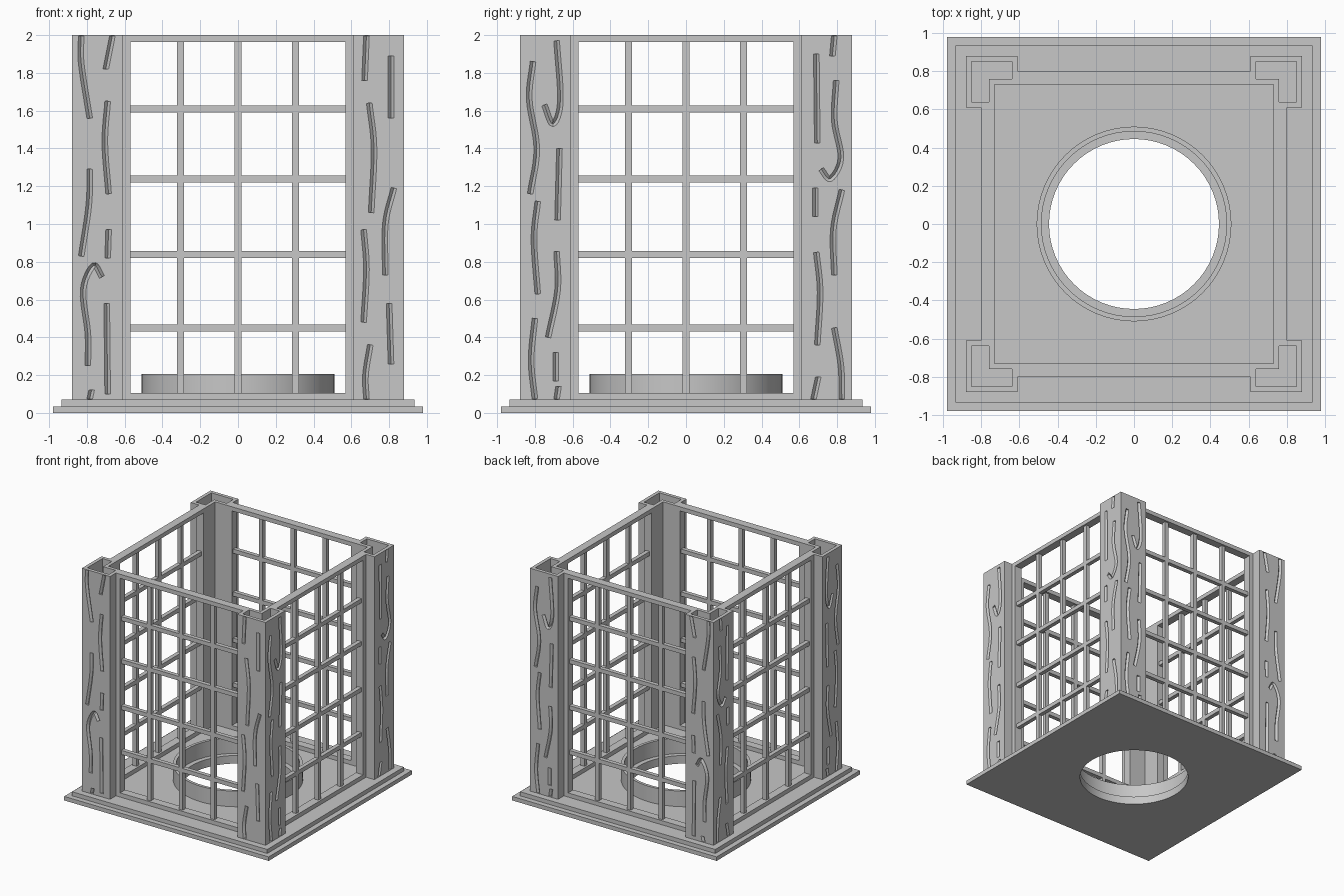
import bpy
import bmesh
import math
from mathutils import Matrix, Vector

default_cube = bpy.data.objects.get("Cube")
if default_cube:
    bpy.data.objects.remove(default_cube, do_unlink=True)

grey = bpy.data.materials.new("plain_grey")
grey.use_nodes = True
colour = (0.57, 0.57, 0.57, 1)
grey.diffuse_color = colour
grey.node_tree.nodes["Principled BSDF"].inputs["Base Color"].default_value = colour

HEIGHT = 2.0
FLOOR = 0.07
OUTER = 0.88      # outer face of the posts
POST_END = 0.61   # free ends of the L-shaped posts
INNER = 0.73      # inner face of posts and lattice
LATTICE = 0.80    # outer face of the lattice
OPENING = 0.57    # half width of each lattice opening
BAR = 0.036
WALL = 0.03       # thickness of the hollow posts


def finish(name, bm):
    bmesh.ops.recalc_face_normals(bm, faces=bm.faces)
    mesh = bpy.data.meshes.new(name)
    bm.to_mesh(mesh)
    bm.free()
    mesh.materials.append(grey)
    obj = bpy.data.objects.new(name, mesh)
    bpy.context.collection.objects.link(obj)
    return obj


def smooth(obj):
    bpy.ops.object.select_all(action="DESELECT")
    obj.select_set(True)
    bpy.context.view_layer.objects.active = obj
    bpy.ops.object.shade_smooth_by_angle(angle=math.radians(30))


def tube(outer, inner, low, high):
    """Upright hollow prism between two matching loops; also gives its outer walls."""
    bm = bmesh.new()
    rings = [[bm.verts.new((x, y, z)) for x, y in loop]
             for loop, z in ((outer, low), (outer, high), (inner, high), (inner, low))]
    count = len(outer)
    faces = []
    for a, b in zip(rings, rings[1:] + rings[:1]):
        for i in range(count):
            j = (i + 1) % count
            faces.append(bm.faces.new((a[i], a[j], b[j], b[i])))
    return bm, faces[:count]


def add_box(bm, x0, x1, y0, y1, z0, z1):
    size = Matrix.Diagonal((x1 - x0, y1 - y0, z1 - z0, 1))
    centre = Matrix.Translation(((x0 + x1) / 2, (y0 + y1) / 2, (z0 + z1) / 2))
    bmesh.ops.create_cube(bm, size=1, matrix=centre @ size)


def quarter_turn(k):
    return Matrix.Rotation(k * math.pi / 2, 4, "Z")


# Stepped base with a round opening, and the collar around it
SEGMENTS = 64
directions = [(math.cos(i * math.tau / SEGMENTS), math.sin(i * math.tau / SEGMENTS))
              for i in range(SEGMENTS)]


def circle(radius):
    return [(radius * c, radius * s) for c, s in directions]


def square(half):
    return [(half * c / max(abs(c), abs(s)), half * s / max(abs(c), abs(s)))
            for c, s in directions]


for name, outline, hole, low, high in (
        ("base_plate", square(0.98), circle(0.445), 0, FLOOR / 2),
        ("base_step", square(0.935), circle(0.445), FLOOR / 2, FLOOR),
        ("collar", circle(0.51), circle(0.485), FLOOR, 0.205)):
    smooth(finish(name, tube(outline, hole, low, high)[0]))

# Lattice panels: stiles, rails and slimmer crossing bars
MIDDLE = -(LATTICE + INNER) / 2
for k, side in enumerate(("front", "left", "back", "right")):
    bm = bmesh.new()
    for x0, x1 in ((-POST_END, -OPENING), (OPENING, POST_END)):
        add_box(bm, x0, x1, -LATTICE, -INNER, FLOOR, HEIGHT)
    for z in (FLOOR, HEIGHT - BAR):
        add_box(bm, -OPENING, OPENING, -LATTICE, -INNER, z, z + BAR)
    for z in (0.45, 0.838, 1.238, 1.609):
        add_box(bm, -OPENING, OPENING, MIDDLE - BAR / 2, MIDDLE + BAR / 2,
                z - BAR / 2, z + BAR / 2)
    for x in (-0.305, 0, 0.305):
        add_box(bm, x - BAR / 2, x + BAR / 2, MIDDLE - BAR / 2, MIDDLE + BAR / 2,
                FLOOR + BAR, HEIGHT - BAR)
    bm.transform(quarter_turn(k))
    finish(side + "_lattice", bm)

# Wood grain paths, as (across, height) points on a post face
TOP = HEIGHT - 0.004
LOW = FLOOR + 0.004
grain_a = [
    [(-.83, TOP), (-.83, 1.85), (-.785, 1.56)], [(-.665, TOP), (-.70, 1.82)],
    [(-.69, 1.65), (-.705, 1.43), (-.685, 1.16)],
    [(-.785, 1.29), (-.79, 1.1), (-.83, .83)], [(-.685, .97), (-.69, .82)],
    [(-.795, .25), (-.795, .42), (-.82, .65), (-.765, .78), (-.72, .72)],
    [(-.695, .58), (-.69, .1)], [(-.775, .12), (-.785, LOW)]]
grain_b = [
    [(.68, TOP), (.67, 1.76)], [(.81, 1.89), (.81, 1.56)],
    [(.695, 1.64), (.72, 1.4), (.705, 1.06)], [(.825, 1.19), (.78, 1), (.78, .73)],
    [(.665, .97), (.68, .76), (.665, .48)], [(.8, .58), (.81, .26)],
    [(.7, .36), (.675, .2), (.68, LOW)]]
grain_c = [
    [(-.81, 1.86), (-.83, 1.66), (-.79, 1.4), (-.825, 1.16)],
    [(-.685, 1.97), (-.665, 1.65), (-.705, 1.53), (-.75, 1.63)],
    [(-.67, 1.4), (-.68, 1.02)], [(-.785, 1.12), (-.805, .92), (-.785, .63)],
    [(-.685, .855), (-.68, .65), (-.73, .4)], [(-.8, .5), (-.82, .28), (-.8, LOW)],
    [(-.69, .32), (-.69, .17)], [(-.675, .14), (-.685, LOW)]]
grain_d = [
    [(.785, TOP), (.775, 1.89)], [(.69, 1.9), (.695, 1.43)],
    [(.795, 1.76), (.785, 1.55), (.82, 1.35), (.765, 1.24), (.715, 1.29)],
    [(.685, 1.19), (.685, 1.04)], [(.825, 1.18), (.78, .97), (.785, .73)],
    [(.69, .85), (.71, .64), (.695, .36)], [(.785, .45), (.82, .25), (.825, LOW)],
    [(.7, .19), (.675, LOW)]]


def mirrored(grain):
    return [[(-u, z) for u, z in path] for path in grain]


def spline(points, steps=6):
    """Smooth curve through the points."""
    p = [Vector(q) for q in points]
    if len(p) == 2:
        return p
    p = [p[0] * 2 - p[1]] + p + [p[-1] * 2 - p[-2]]
    out = []
    for a, b, c, d in zip(p, p[1:], p[2:], p[3:]):
        for i in range(steps):
            t = i / steps
            out.append(b + (c - a) * t / 2 + (a * 2 - b * 5 + c * 4 - d) * t * t / 2
                       + (b * 3 - a - c * 3 + d) * t ** 3 / 2)
    return out + [p[-2]]


def add_groove(bm, points, turn, half=0.015, depth=0.017):
    """V-shaped groove sunk in one outer face; gives the edges of its rim."""
    path = spline(points)
    rows = []
    for i, p in enumerate(path):
        along = (path[min(i + 1, len(path) - 1)] - path[max(i - 1, 0)]).normalized()
        if i in (0, len(path) - 1):
            along = Vector((0, math.copysign(1, along.y))) if len(path) == 2 else along
        across = Vector((along.y, -along.x)) * half
        rows.append([bm.verts.new(turn @ Vector((q.x, sink - OUTER, q.y)))
                     for q, sink in ((p - across, 0), (p, depth), (p + across, 0))])
    for a, b in zip(rows, rows[1:]):
        bm.faces.new((a[0], a[1], b[1], b[0]))
        bm.faces.new((a[1], a[2], b[2], b[1]))
    bm.faces.new(rows[0])
    bm.faces.new(rows[-1])
    rim = [r[0] for r in rows] + [r[2] for r in reversed(rows)]
    return [bm.edges.get(pair) for pair in zip(rim, rim[1:] + rim[:1])]


def carve(bm, wall, grain, turn):
    """Replace a flat wall by one with grooves let into it."""
    edges = list(wall.edges)
    bmesh.ops.delete(bm, geom=[wall], context="FACES_ONLY")
    for path in grain:
        edges += add_groove(bm, path, turn)
    bmesh.ops.triangle_fill(bm, edges=edges, use_beauty=True,
                            normal=turn.to_3x3() @ Vector((0, -1, 0)))


def ell(outer, end, inner):
    return [(outer, outer), (end, outer), (end, inner),
            (inner, inner), (inner, end), (outer, end)]


# Grain on the two posts seen on each side, counted by quarter turns from the front
sides = ((grain_a, grain_b), (grain_c, grain_d),
         (grain_c, mirrored(grain_a)), (mirrored(grain_d), mirrored(grain_c)))

# Hollow L-shaped corner posts with carved grain
for k, corner in enumerate(("back_left", "back_right", "front_right", "front_left")):
    turn = quarter_turn(k)
    outline, hollow = [[(turn @ Vector((x, y, 0))).xy for x, y in loop] for loop in
                       (ell(OUTER, POST_END, INNER),
                        ell(OUTER - WALL, POST_END + WALL, INNER + WALL))]
    bm, walls = tube(outline, hollow, FLOOR, HEIGHT)
    for wall, side, half in ((walls[0], (k + 2) % 4, 0), (walls[-1], (k + 1) % 4, 1)):
        carve(bm, wall, sides[side][half], quarter_turn(side))
    finish(corner + "_post", bm)
